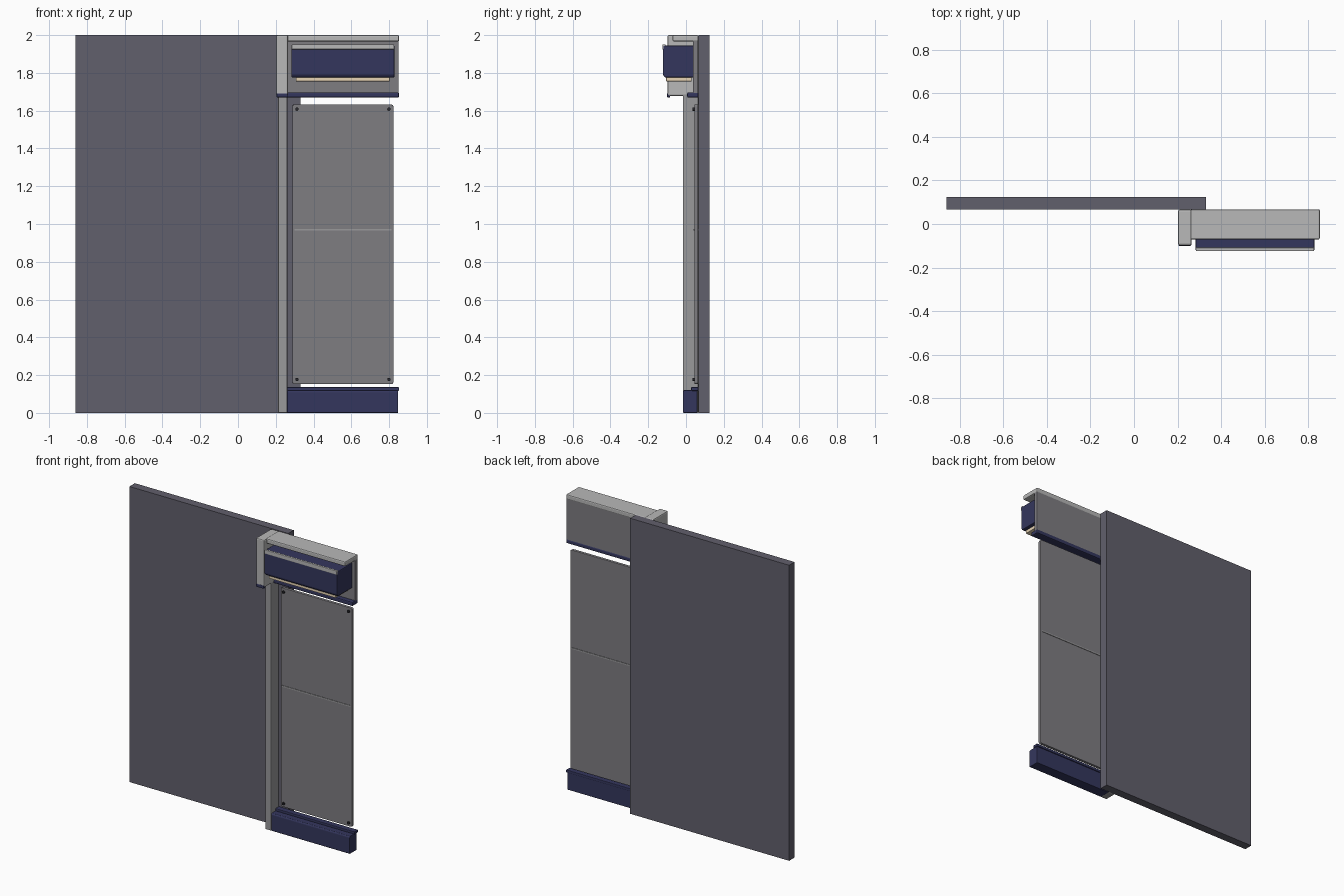
import bpy, bmesh, math

if "Cube" in bpy.data.objects:
    bpy.data.objects.remove(bpy.data.objects["Cube"])


def mat(name, r, g, b):
    m = bpy.data.materials.new(name)
    m.diffuse_color = (r, g, b, 1)
    m.use_nodes = True
    m.node_tree.nodes["Principled BSDF"].inputs["Base Color"].default_value = m.diffuse_color
    return m


SLATE = mat("slate", 0.12, 0.115, 0.15)
STEEL = mat("steel", 0.21, 0.205, 0.22)
MID = mat("mid_grey", 0.32, 0.32, 0.33)
LIGHT = mat("light_grey", 0.48, 0.48, 0.48)
NAVY = mat("navy", 0.034, 0.037, 0.11)
CREAM = mat("cream", 0.8, 0.66, 0.46)
DARK = mat("dark", 0.02, 0.02, 0.025)


def finish(name, bm, material, bevel=0.0, segments=2):
    bmesh.ops.recalc_face_normals(bm, faces=bm.faces)
    me = bpy.data.meshes.new(name)
    bm.to_mesh(me)
    bm.free()
    ob = bpy.data.objects.new(name, me)
    bpy.context.collection.objects.link(ob)
    me.materials.append(material)
    if bevel:
        mod = ob.modifiers.new("bevel", 'BEVEL')
        mod.width = bevel
        mod.segments = segments
        mod.limit_method = 'ANGLE'
    return ob


def extrude_x(name, profile, x0, x1, material, bevel=0.0):
    """Extrude a (y, z) profile from x0 to x1."""
    bm = bmesh.new()
    face = bm.faces.new([bm.verts.new((x0, y, z)) for y, z in profile])
    out = bmesh.ops.extrude_face_region(bm, geom=[face])
    verts = [v for v in out["geom"] if isinstance(v, bmesh.types.BMVert)]
    bmesh.ops.translate(bm, verts=verts, vec=(x1 - x0, 0, 0))
    return finish(name, bm, material, bevel)


def box(name, x0, x1, y0, y1, z0, z1, material, bevel=0.0):
    return extrude_x(name, [(y0, z0), (y1, z0), (y1, z1), (y0, z1)], x0, x1, material, bevel)


# Large sliding panel
box("sliding_panel", -0.86, 0.33, 0.067, 0.125, 0, 2, SLATE)

# Side post and its wider head
box("side_post", 0.213, 0.261, -0.017, 0.066, 0, 1.69, MID, 0.006)
box("post_head", 0.202, 0.265, -0.098, 0.066, 1.678, 2.0, LIGHT, 0.008)
box("post_head_trim", 0.204, 0.263, -0.1, -0.084, 1.67, 1.692, NAVY, 0.004)

# Thin plate: rounded corners in the front outline
px0, px1, pz0, pz1, r = 0.288, 0.823, 0.152, 1.633, 0.012
bm = bmesh.new()
outline = []
for cx, cz, start in ((px1 - r, pz1 - r, 0), (px0 + r, pz1 - r, 90),
                      (px0 + r, pz0 + r, 180), (px1 - r, pz0 + r, 270)):
    for i in range(4):
        a = math.radians(start + 30 * i)
        outline.append(bm.verts.new((cx + r * math.cos(a), 0.044, cz + r * math.sin(a))))
ext = bmesh.ops.extrude_face_region(bm, geom=[bm.faces.new(outline)])
bmesh.ops.translate(bm, vec=(0, 0.02, 0),
                    verts=[v for v in ext["geom"] if isinstance(v, bmesh.types.BMVert)])
finish("plate", bm, STEEL, 0.003)
box("plate_seam", 0.3, 0.812, 0.041, 0.067, 0.965, 0.974, MID)

# Corner bolts
for x in (0.312, 0.799):
    for z in (0.177, 1.608):
        bpy.ops.mesh.primitive_cylinder_add(vertices=16, radius=0.009, depth=0.014,
                                            location=(x, 0.042, z),
                                            rotation=(math.pi / 2, 0, 0))
        bolt = bpy.context.object
        bolt.name = "plate_bolt"
        bolt.data.materials.append(DARK)
        bpy.ops.object.shade_smooth_by_angle()

# Base rail with raised back lip
extrude_x("base_rail", [(-0.017, 0.003), (-0.012, 0), (0.06, 0), (0.06, 0.12),
                        (-0.012, 0.12), (-0.017, 0.112)], 0.26, 0.848, NAVY, 0.004)
box("base_rail_lip", 0.258, 0.853, 0.027, 0.066, 0.117, 0.136, NAVY, 0.004)

# Overhead housing: back plate, lid and lower rail
box("header_back", 0.263, 0.851, 0.036, 0.064, 1.685, 1.975, STEEL, 0.003)
box("header_lid", 0.258, 0.853, -0.071, 0.066, 1.967, 2.0, LIGHT, 0.007)
box("header_rail", 0.258, 0.853, 0.006, 0.066, 1.669, 1.697, NAVY, 0.007)

# Lamp box with front trim and glowing strip underneath
extrude_x("lamp_box", [(-0.122, 1.79), (-0.112, 1.776), (0.05, 1.776), (0.05, 1.945),
                       (-0.122, 1.945)], 0.282, 0.828, NAVY, 0.005)
box("lamp_trim", 0.284, 0.827, -0.125, -0.108, 1.924, 1.951, LIGHT, 0.004)
box("lamp_strip", 0.306, 0.804, -0.105, 0.03, 1.755, 1.78, CREAM, 0.003)
